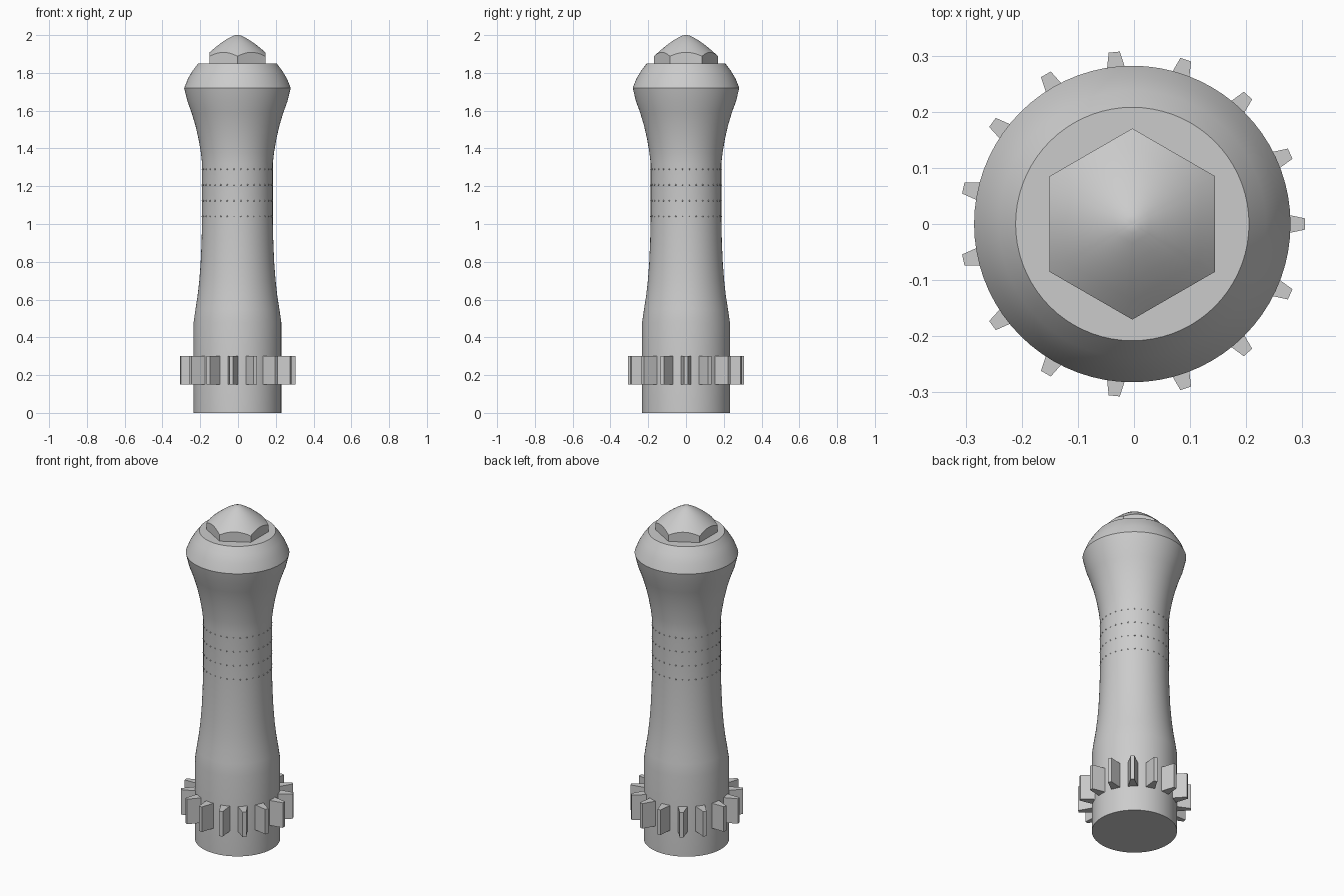
import bpy, bmesh
from math import sin, cos, pi, radians
from mathutils import Matrix, Vector

cube = bpy.data.objects.get("Cube")
if cube:
    bpy.data.objects.remove(cube, do_unlink=True)

CENTRE_X = -0.003

grey = bpy.data.materials.new("plain grey")
grey.use_nodes = True
grey.diffuse_color = (0.6, 0.6, 0.6, 1)
grey.node_tree.nodes["Principled BSDF"].inputs["Base Color"].default_value = (0.6, 0.6, 0.6, 1)


def finish(name, bm, smooth=True):
    bmesh.ops.recalc_face_normals(bm, faces=bm.faces)
    mesh = bpy.data.meshes.new(name)
    bm.to_mesh(mesh)
    bm.free()
    mesh.materials.append(grey)
    obj = bpy.data.objects.new(name, mesh)
    obj.location.x = CENTRE_X
    bpy.context.collection.objects.link(obj)
    if smooth:
        bpy.ops.object.select_all(action="DESELECT")
        obj.select_set(True)
        bpy.context.view_layer.objects.active = obj
        bpy.ops.object.shade_smooth_by_angle(angle=radians(30))
    return obj


def loft(bm, rings):
    """Bridge consecutive rings of points and cap both ends."""
    rings = [[bm.verts.new(p) for p in ring] for ring in rings]
    n = len(rings[0])
    for low, high in zip(rings, rings[1:]):
        for i in range(n):
            j = (i + 1) % n
            bm.faces.new((low[i], low[j], high[j], high[i]))
    bm.faces.new(rings[0])
    bm.faces.new(rings[-1])


# Turned handle body
profile = [(0.232, 0), (0.232, 0.48), (0.222, 0.55), (0.211, 0.62), (0.202, 0.7),
           (0.195, 0.79), (0.190, 0.9), (0.187, 1.02), (0.187, 1.32), (0.194, 1.38),
           (0.206, 1.45), (0.222, 1.52), (0.243, 1.59), (0.265, 1.65), (0.282, 1.72),
           (0.262, 1.77), (0.238, 1.81), (0.208, 1.85)]
SIDES = 72
bm = bmesh.new()
loft(bm, [[(r * cos(2 * pi * i / SIDES), r * sin(2 * pi * i / SIDES), z)
           for i in range(SIDES)] for r, z in profile])
finish("handle_body", bm)

# Hexagonal cap with a rounded conical top trimmed by the six flats
APOTHEM = 0.1475


def hex_radius(a):
    return APOTHEM / cos((a % (pi / 3)) - pi / 6)


def dome_height(r):
    return 2.013 - ((r * 0.73) ** 2 + 0.013 ** 2) ** 0.5 + 0.01 * sin(pi * min(r / 0.17, 1))


angles = [pi / 6 + 2 * pi * i / SIDES for i in range(SIDES)]


def hex_ring(t, z=None):
    ring = []
    for a in angles:
        r = t * hex_radius(a - pi / 6)
        ring.append((r * cos(a), r * sin(a), dome_height(r) if z is None else z))
    return ring


bm = bmesh.new()
loft(bm, [hex_ring(1, 1.84)] + [hex_ring(t) for t in (1, 0.8, 0.6, 0.4, 0.2, 0.1, 0.04, 0.01)])
finish("hex_cap", bm)

# Ring of tapered teeth
TEETH = 15
section = [(0.222, -0.028), (0.308, -0.01), (0.308, 0.01), (0.222, 0.028)]
bm = bmesh.new()
for k in range(TEETH):
    turn = Matrix.Rotation(2 * pi * k / TEETH, 3, "Z")
    loft(bm, [[turn @ Vector((x, y, z)) for x, y in section] for z in (0.15, 0.3)])
finish("gear_teeth", bm, smooth=False)

# Four rows of tiny grip studs round the waist
STUDS = 32
bm = bmesh.new()
for z in (1.04, 1.123, 1.207, 1.29):
    for k in range(STUDS):
        a = 2 * pi * (k + 0.5) / STUDS
        place = Matrix.Translation((0.187 * cos(a), 0.187 * sin(a), z))
        bmesh.ops.create_icosphere(bm, subdivisions=1, radius=0.004, matrix=place)
finish("grip_studs", bm)
